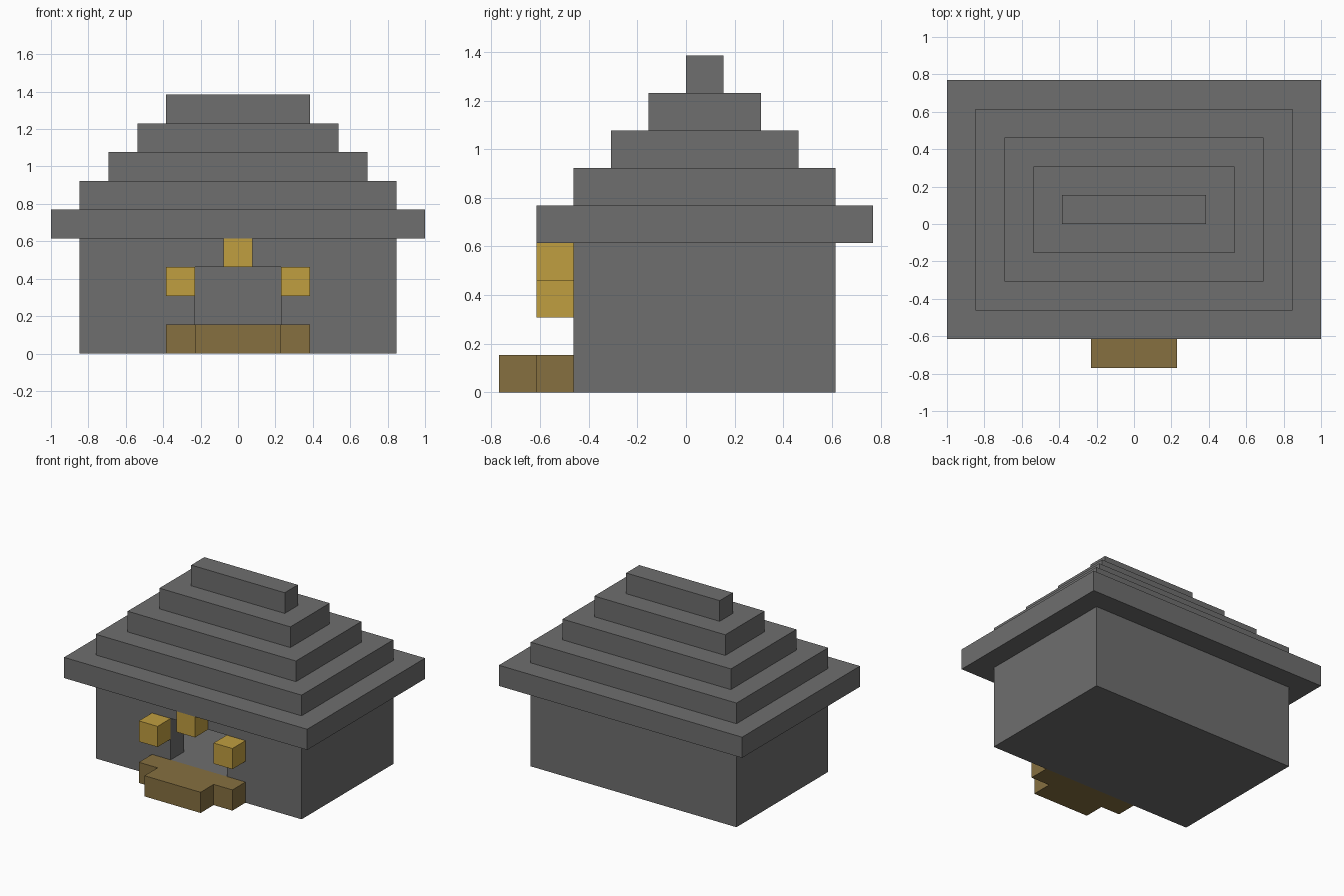
import bpy
import bmesh

U = 2 / 13  # one block

cube = bpy.data.objects.get("Cube")
if cube:
    bpy.data.objects.remove(cube, do_unlink=True)


def material(name, color):
    mat = bpy.data.materials.new(name)
    mat.use_nodes = True
    rgba = (*color, 1)
    mat.diffuse_color = rgba
    mat.node_tree.nodes["Principled BSDF"].inputs["Base Color"].default_value = rgba
    return mat


stone = material("grey stone", (0.156, 0.156, 0.156))
wood = material("brown wood", (0.238, 0.162, 0.051))
gold = material("golden lamp", (0.527, 0.342, 0.051))


def prism(name, outline, z0, z1, mat):
    """Extrude a plan outline, given in blocks, from z0 to z1."""
    bm = bmesh.new()
    face = bm.faces.new([bm.verts.new((x * U, y * U, z0 * U)) for x, y in outline])
    top = bmesh.ops.extrude_face_region(bm, geom=[face])["geom"]
    verts = [g for g in top if isinstance(g, bmesh.types.BMVert)]
    bmesh.ops.translate(bm, verts=verts, vec=(0, 0, (z1 - z0) * U))
    bmesh.ops.recalc_face_normals(bm, faces=bm.faces)
    mesh = bpy.data.meshes.new(name)
    bm.to_mesh(mesh)
    bm.free()
    mesh.materials.append(mat)
    obj = bpy.data.objects.new(name, mesh)
    bpy.context.collection.objects.link(obj)
    return obj


def box(name, x, y, z, mat):
    (x0, x1), (y0, y1) = x, y
    return prism(name, [(x0, y0), (x1, y0), (x1, y1), (x0, y1)], *z, mat)


def cut(target, cutter):
    cutter.hide_render = True
    mod = target.modifiers.new("cut", "BOOLEAN")
    mod.operation = "DIFFERENCE"
    mod.solver = "EXACT"
    mod.object = cutter
    bpy.context.view_layer.objects.active = target
    bpy.ops.object.modifier_apply(modifier=mod.name)
    bpy.data.objects.remove(cutter, do_unlink=True)


# Hollow house with a raised floor and an open doorway
walls = box("walls", (-5.5, 5.5), (-3, 4), (0, 4), stone)
cut(walls, box("room_cutter", (-4.5, 4.5), (-2, 3), (1, 5), stone))
cut(walls, box("doorway_cutter", (-1.5, 1.5), (-3.5, -1.5), (1, 3), stone))

# Stepped roof, each tier one block smaller all round
for i in range(5):
    box(f"roof_tier_{i + 1}", (i - 6.5, 6.5 - i), (i - 4, 5 - i), (4 + i, 5 + i), stone)

# T-shaped doorstep
half = [(1.5, -5), (1.5, -4), (2.5, -4), (2.5, -3)]
prism("doorstep", half + [(-x, y) for x, y in reversed(half)], 0, 1, wood)

# Lamps around the doorway
for name, x, z in (("right_lamp", -2, 2), ("left_lamp", 2, 2), ("top_lamp", 0, 3)):
    box(name, (x - 0.5, x + 0.5), (-4, -3), (z, z + 1), gold)
